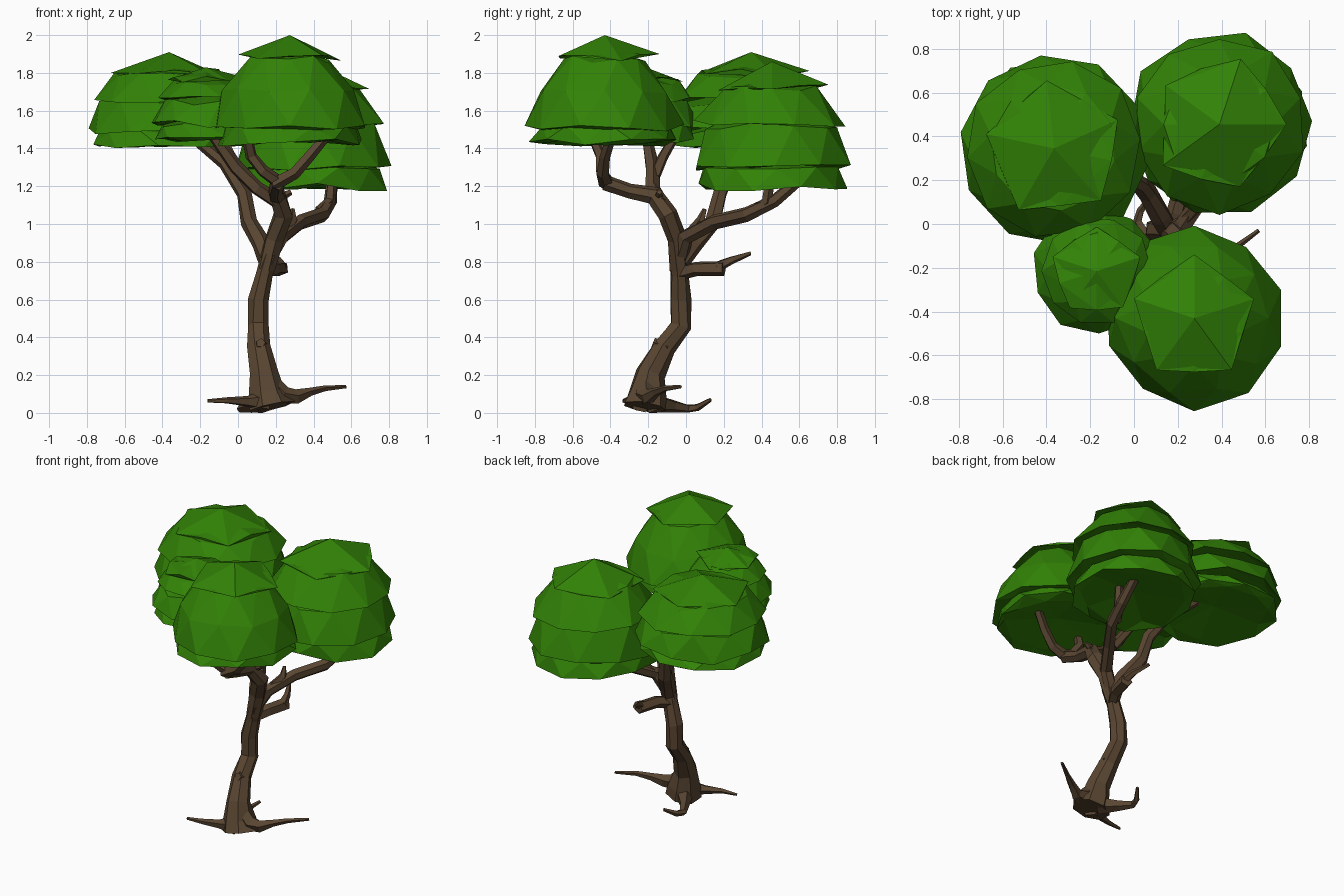
import bpy, bmesh, math, random
from mathutils import Vector

cube = bpy.data.objects.get("Cube")
if cube:
    bpy.data.objects.remove(cube)
random.seed(4)


def material(name, colour):
    m = bpy.data.materials.new(name)
    m.use_nodes = True
    m.diffuse_color = colour
    bsdf = m.node_tree.nodes["Principled BSDF"]
    bsdf.inputs["Base Color"].default_value = colour
    bsdf.inputs["Roughness"].default_value = 0.9
    return m


bark = material("bark_brown", (0.1, 0.06, 0.031, 1))
leaf = material("leaf_green", (0.032, 0.225, 0.002, 1))


def finish(bm, name, mat):
    bmesh.ops.recalc_face_normals(bm, faces=bm.faces)
    mesh = bpy.data.meshes.new(name)
    bm.to_mesh(mesh)
    bm.free()
    mesh.materials.append(mat)
    obj = bpy.data.objects.new(name, mesh)
    bpy.context.collection.objects.link(obj)
    return obj


def limb(name, path, sides=6):
    """Faceted tube through (x, y, z, radius) points."""
    bm = bmesh.new()
    pts = [Vector(p[:3]) for p in path]
    last = len(pts) - 1
    direction = (pts[1] - pts[0]).normalized()
    side = direction.orthogonal().normalized()
    prev = None
    for i, p in enumerate(pts):
        new_dir = (pts[min(i + 1, last)] - pts[max(i - 1, 0)]).normalized()
        side = (direction.rotation_difference(new_dir) @ side).normalized()
        direction = new_dir
        other = direction.cross(side)
        ring = []
        for k in range(sides):
            a = math.tau * k / sides
            r = path[i][3] * random.uniform(0.98, 1.2)
            v = p + (side * math.cos(a) + other * math.sin(a)) * r
            v.z = max(v.z, 0)
            ring.append(bm.verts.new(v))
        if prev:
            for k in range(sides):
                j = (k + 1) % sides
                bm.faces.new((prev[k], prev[j], ring[j], ring[k]))
        else:
            bm.faces.new(ring)
        prev = ring
    bm.faces.new(prev)
    return finish(bm, name, bark)


def leaf_layer(name, x, y, top, rings, sides, turn):
    """Faceted dome from an apex through (radius, z) rings, with a tucked underside."""
    bm = bmesh.new()
    apex = bm.verts.new((x, y, top))
    rim_r, rim_z = rings[-1]
    levels = rings + [(rim_r * 0.84, rim_z + 0.005)]
    prev = None
    for level, (radius, z) in enumerate(levels):
        ring = []
        for k in range(sides):
            a = turn + math.tau * (k + level / 2) / sides
            r = radius * random.uniform(0.98, 1.05)
            dz = random.uniform(-0.02, 0.02)
            ring.append(bm.verts.new((x + r * math.cos(a), y + r * math.sin(a), z + dz)))
        for k in range(sides):
            j = (k + 1) % sides
            if prev:
                bm.faces.new((prev[k], prev[j], ring[k]))
                bm.faces.new((ring[k], prev[j], ring[j]))
            else:
                bm.faces.new((apex, ring[k], ring[j]))
        prev = ring
    centre = bm.verts.new((x, y, rim_z + 0.05))
    for k in range(sides):
        bm.faces.new((prev[k], centre, prev[(k + 1) % sides]))
    return finish(bm, name, leaf)


# Trunk
limb("trunk", [(.17, -.22, .03, .115), (.155, -.21, .1, .095), (.14, -.19, .21, .07),
               (.11, -.115, .35, .055), (.105, -.025, .46, .053), (.11, -.03, .6, .05),
               (.14, -.035, .73, .045), (.17, -.04, .84, .045)], 7)
limb("trunk_knot", [(.12, -.1, .34, .045), (.12, -.175, .37, .024)], 5)

# Roots
limb("left_root", [(.17, -.21, .16, .045), (.24, -.21, .09, .052), (.31, -.2, .085, .034),
                   (.38, -.16, .11, .022), (.46, -.11, .13, .015), (.57, -.03, .138, .009)], 5)
limb("right_root", [(.15, -.24, .06, .06), (.05, -.28, .06, .028), (-.06, -.32, .065, .016),
                    (-.16, -.33, .063, .008)], 5)
limb("back_root", [(.14, -.18, .05, .055), (.06, -.07, .035, .032), (.015, .01, .022, .022),
                   (.03, .06, .03, .018), (.08, .13, .07, .009)], 5)

# Broken stub with a thin shoot
limb("stub", [(.14, -.04, .74, .035), (.19, .05, .765, .036), (.23, .2, .765, .036)], 5)
limb("stub_shoot", [(.23, .16, .77, .028), (.21, .24, .81, .02), (.16, .34, .845, .01)], 5)

# Branches
limb("front_limb", [(.15, -.035, .76, .045), (.19, -.05, .92, .048), (.24, -.1, 1.05, .048),
                    (.21, -.17, 1.15, .045), (.2, -.3, 1.175, .036), (.21, -.43, 1.22, .036)])
limb("front_fork_right", [(.23, -.41, 1.21, .035), (.13, -.45, 1.28, .03), (.07, -.45, 1.36, .028),
                          (.04, -.51, 1.5, .025)], 5)
limb("front_fork_left", [(.19, -.42, 1.21, .036), (.3, -.44, 1.27, .032), (.38, -.43, 1.36, .028),
                         (.48, -.39, 1.48, .025)], 5)
limb("small_crown_branch", [(.24, -.13, 1.1, .038), (.1, -.18, 1.19, .036), (-.01, -.18, 1.3, .035),
                            (-.09, -.2, 1.41, .03), (-.17, -.22, 1.52, .025)], 5)
limb("small_crown_fork", [(.03, -.17, 1.25, .032), (-.04, -.12, 1.36, .027), (-.1, -.05, 1.48, .024)], 5)
limb("back_left_limb", [(.15, -.04, .8, .04), (.23, .0, .93, .038), (.33, .15, 1.01, .036),
                        (.45, .32, 1.05, .034), (.49, .47, 1.12, .032), (.5, .62, 1.25, .028)])
limb("back_left_fork", [(.43, .34, 1.06, .03), (.49, .43, 1.12, .028), (.5, .45, 1.26, .024)], 5)
limb("back_right_limb", [(.16, -.03, .8, .044), (.12, .04, .9, .046), (.06, .14, 1.01, .043),
                         (.03, .18, 1.16, .037), (-.07, .24, 1.32, .03), (-.26, .31, 1.48, .026)])
limb("upper_twig", [(.2, -.15, 1.13, .028), (.28, -.14, 1.17, .014)], 5)
limb("lower_twig", [(.24, .03, .95, .03), (.29, .08, 1.02, .022), (.29, .1, 1.08, .01)], 5)

# Crowns: centre, cap turn, then (top z, rings) for each layer from cap to skirt
crowns = {
    "front_crown": (.275, -.43, 1.57, [
        (2.0, [(.28, 1.88)]),
        (1.92, [(.21, 1.87), (.345, 1.7), (.405, 1.51)]),
        (1.6, [(.34, 1.53), (.385, 1.43)])]),
    "back_left_crown": (.39, .455, 0, [
        (1.86, [(.305, 1.72)]),
        (1.78, [(.25, 1.72), (.395, 1.53)]),
        (1.65, [(.34, 1.52), (.415, 1.3)]),
        (1.38, [(.36, 1.3), (.395, 1.195)])]),
    "back_right_crown": (-.365, .345, .42, [
        (1.91, [(.31, 1.8)]),
        (1.86, [(.28, 1.79), (.395, 1.66)]),
        (1.72, [(.36, 1.64), (.435, 1.495)]),
        (1.56, [(.36, 1.49), (.4, 1.415)])]),
    "small_crown": (-.17, -.215, 1.57, [
        (1.83, [(.205, 1.765)]),
        (1.79, [(.17, 1.75), (.25, 1.66)]),
        (1.7, [(.22, 1.65), (.287, 1.53)]),
        (1.58, [(.23, 1.52), (.265, 1.445)])]),
}
for name, (x, y, turn, layers) in crowns.items():
    for i, (top, rings) in enumerate(layers):
        leaf_layer(f"{name}_layer_{i + 1}", x, y, top, rings, 10 if i else 5,
                   turn + max(i - 1, 0) * 0.35)
